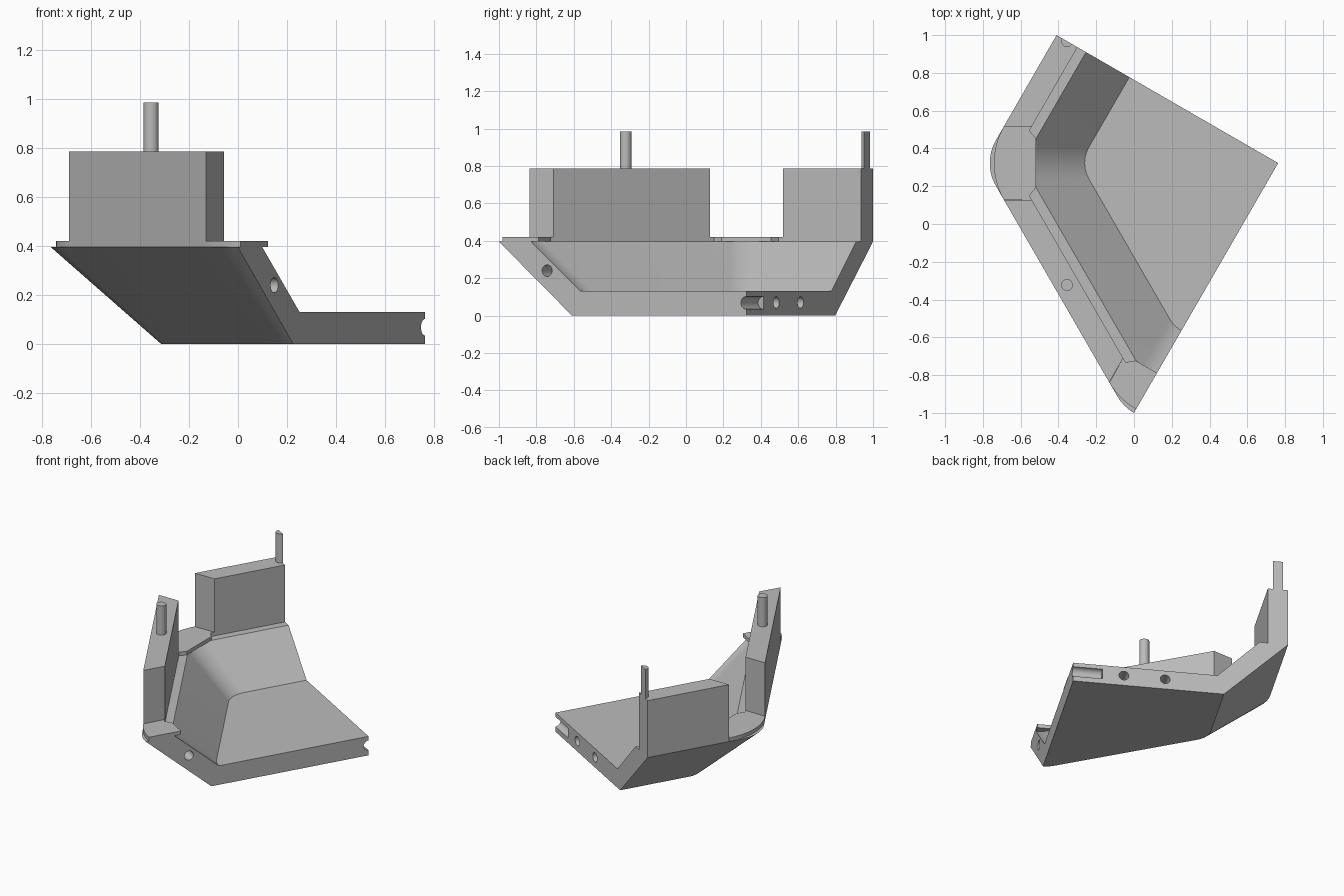
import bpy, bmesh
from math import sin, cos, radians, sqrt, pi
from mathutils import Vector, Matrix

cube = bpy.data.objects.get("Cube")
if cube:
    bpy.data.objects.remove(cube, do_unlink=True)

HUB = Vector((0.7635, 0.3225, 0))      # centre of the hexagon the piece is a quarter of
C30 = cos(radians(30))
APOTHEM, WALL_IN, LEDGE_IN = 1.355, 1.227, 1.175
LEDGE_Z, TAB_Z, WALL_Z, FLOOR_Z = 0.395, 0.42, 0.785, 0.13

grey = bpy.data.materials.new("plain grey")
grey.use_nodes = True
grey.diffuse_color = (0.5, 0.5, 0.5, 1)
grey.node_tree.nodes["Principled BSDF"].inputs["Base Color"].default_value = (0.5, 0.5, 0.5, 1)


def direction(deg):
    return Vector((cos(radians(deg)), sin(radians(deg)), 0))


def arc(cx, cy, r, start, end, steps):
    angles = [radians(start + (end - start) * i / steps) for i in range(steps + 1)]
    return [(cx + r * cos(t), cy + r * sin(t)) for t in angles]


def finish(name, bm):
    bmesh.ops.recalc_face_normals(bm, faces=bm.faces)
    mesh = bpy.data.meshes.new(name)
    bm.to_mesh(mesh)
    bm.free()
    mesh.materials.append(grey)
    obj = bpy.data.objects.new(name, mesh)
    bpy.context.collection.objects.link(obj)
    return obj


def smooth(obj):
    bpy.ops.object.select_all(action='DESELECT')
    obj.select_set(True)
    bpy.context.view_layer.objects.active = obj
    bpy.ops.object.shade_smooth_by_angle(angle=radians(25))


def prism(name, outline, turn, z0, z1):
    """Extrude a flat outline, given outward/sideways from the hub at an angle."""
    bm = bmesh.new()
    out, side = direction(turn), direction(turn + 90)
    rings = [[bm.verts.new(HUB + out * u + side * v + Vector((0, 0, z))) for u, v in outline]
             for z in (z0, z1)]
    n = len(outline)
    for i in range(n):
        j = (i + 1) % n
        bm.faces.new((rings[0][i], rings[0][j], rings[1][j], rings[1][i]))
    bm.faces.new(rings[0])
    bm.faces.new(rings[1])
    obj = finish(name, bm)
    smooth(obj)
    return obj


def section(bm, apothem, r, z):
    """Rounded hexagon edge from the front tip to the back cut."""
    pts = []
    for corner, a0, a1, steps in ((240, 240, 210, 6), (180, 210, 150, 12)):
        c = direction(corner) * ((apothem - r) / C30)
        pts += arc(c.x, c.y, r, a0, a1, steps)
    end = direction(150) * apothem
    pts.append((end.x, end.y))
    return [bm.verts.new(HUB + Vector((x, y, z))) for x, y in pts]


# Tray: floor, sloping sides and ledge in one closed shell
bm = bmesh.new()
rings = [section(bm, 0.95, 0.13, 0), section(bm, APOTHEM, 0.243, LEDGE_Z),
         section(bm, LEDGE_IN, 0.18, LEDGE_Z), section(bm, 0.91, 0.17, FLOOR_Z)]
for low, high in zip(rings, rings[1:]):
    for i in range(len(low) - 1):
        bm.faces.new((low[i], low[i + 1], high[i + 1], high[i]))
hub_low = bm.verts.new(HUB)
hub_top = bm.verts.new(HUB + Vector((0, 0, FLOOR_Z)))
bm.faces.new(rings[0] + [hub_low])
bm.faces.new(rings[3] + [hub_top])
for end in (0, -1):
    bm.faces.new([hub_low] + [ring[end] for ring in rings] + [hub_top])
tray = finish("tray", bm)


# Dowel holes and the hub groove
def drill(name, centre, axis, r, length):
    bm = bmesh.new()
    place = Matrix.Translation(centre) @ axis.to_track_quat('Z', 'Y').to_matrix().to_4x4()
    bmesh.ops.create_cone(bm, cap_ends=True, segments=24, radius1=r, radius2=r,
                          depth=length, matrix=place)
    cutter = finish(name, bm)
    cutter.hide_render = True
    bpy.context.view_layer.objects.active = tray
    mod = tray.modifiers.new(name, 'BOOLEAN')
    mod.operation = 'DIFFERENCE'
    mod.solver = 'EXACT'
    mod.object = cutter
    bpy.ops.object.modifier_apply(modifier=name)
    bpy.data.objects.remove(cutter, do_unlink=True)


for name, along, dist, z, facing in (("tip_hole", 240, 1.23, 0.24, 330),
                                     ("inner_hole", 150, 0.32, 0.07, 60),
                                     ("outer_hole", 150, 0.58, 0.07, 60)):
    drill(name, HUB + direction(along) * dist + Vector((0, 0, z)), direction(facing), 0.031, 0.2)
drill("groove", HUB + Vector((0, 0, 0.068)), direction(150), 0.034, 0.37)
smooth(tray)


# Upright walls, the back one stopping at the cut
def wall_end(u):
    return (u * 0.5 - 0.195) / C30


t_in, t_out = wall_end(WALL_IN), wall_end(APOTHEM)
prism("front_wall", [(WALL_IN, -t_in), (APOTHEM, -t_out), (APOTHEM, t_out), (WALL_IN, t_in)],
      210, LEDGE_Z, WALL_Z)
prism("back_wall", [(WALL_IN, 0), (APOTHEM, 0), (APOTHEM, t_out), (WALL_IN, t_in)],
      150, LEDGE_Z, WALL_Z)

# Locating pins, the back one halved by the cut
MID = (WALL_IN + APOTHEM) / 2
prism("front_pin", arc(MID, 0, 0.031, 0, 345, 23), 210, WALL_Z, 0.985)
prism("back_pin", arc(MID, 0, 0.031, 0, 180, 12), 150, WALL_Z, 0.985)

# Corner tabs: whole at the side, half at the tip
R = 0.385
half = arc((APOTHEM - R) / C30, 0, R, 0, 30, 10)
half += [(1.304, 0.195), (1.317, 0.172), (1.2835, 0.132), (1.2835, 0)]
mirrored = [(u, -v) for u, v in half]
prism("corner_tab", half + mirrored[-2:0:-1], 180, LEDGE_Z, TAB_Z)
prism("tip_tab", mirrored, 240, LEDGE_Z, TAB_Z)
